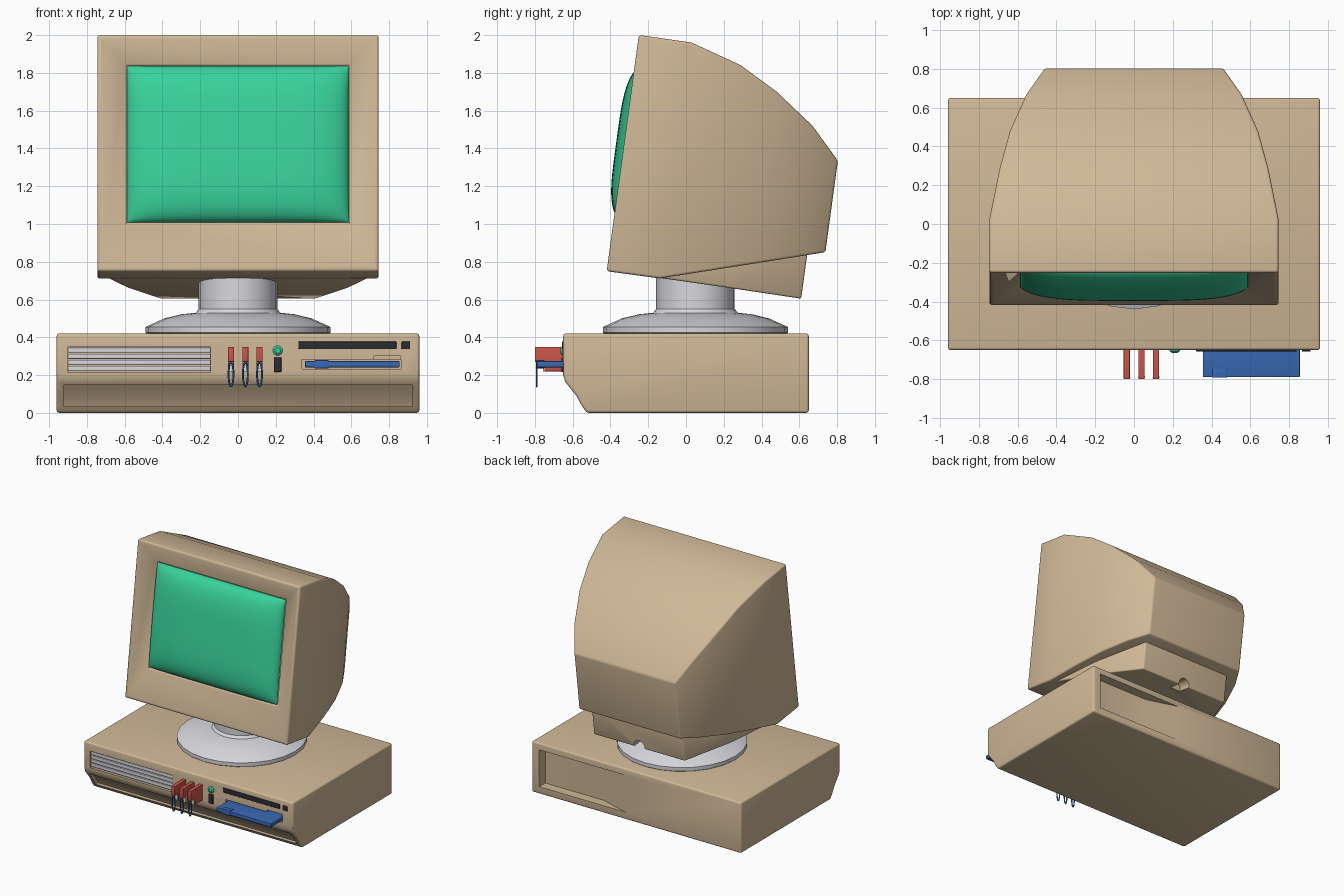
import bpy, bmesh, math
from mathutils import Vector

if "Cube" in bpy.data.objects:
    bpy.data.objects.remove(bpy.data.objects["Cube"])


def material(name, r, g, b):
    m = bpy.data.materials.new(name)
    m.diffuse_color = (r, g, b, 1)
    m.use_nodes = True
    m.node_tree.nodes["Principled BSDF"].inputs["Base Color"].default_value = m.diffuse_color
    return m


TAN = material("beige plastic", .63, .48, .31)
GREEN = material("screen green", .04, .64, .33)
WHITE = material("light grey", .68, .68, .72)
RED = material("red", .60, .09, .07)
BLUE = material("blue", .04, .14, .45)
DARK = material("charcoal", .025, .026, .033)

TILT = math.radians(-7.75)          # monitor leans back
PIVOT = (0, -.42, .75)              # lower front edge of the monitor


def make(name, bm, mat=None):
    bmesh.ops.recalc_face_normals(bm, faces=bm.faces)
    me = bpy.data.meshes.new(name)
    bm.to_mesh(me)
    bm.free()
    ob = bpy.data.objects.new(name, me)
    bpy.context.collection.objects.link(ob)
    if mat:
        me.materials.append(mat)
    return ob


def loft(name, rings, mat=None):
    """Skin between rings of points, with end caps."""
    bm = bmesh.new()
    vs = [[bm.verts.new(p) for p in r] for r in rings]
    n = len(vs[0])
    for a, b in zip(vs, vs[1:]):
        for i in range(n):
            j = (i + 1) % n
            bm.faces.new((a[i], a[j], b[j], b[i]))
    bm.faces.new(vs[0])
    bm.faces.new(vs[-1])
    return make(name, bm, mat)


def prism_x(name, pts, x0, x1, mat=None):
    return loft(name, [[(x, y, z) for y, z in pts] for x in (x0, x1)], mat)


def prism_z(name, pts, z0, z1, mat=None):
    return loft(name, [[(x, y, z) for x, y in pts] for z in (z0, z1)], mat)


def box(name, x0, x1, y0, y1, z0, z1, mat=None):
    return prism_x(name, [(y0, z0), (y1, z0), (y1, z1), (y0, z1)], x0, x1, mat)


def tilt(ob):
    ob.location = PIVOT
    ob.rotation_euler = (TILT, 0, 0)
    return ob


def finish(ob, bevel=0, cutters=(), angle=30):
    """Bevel, cut, then smooth by angle."""
    if bevel:
        m = ob.modifiers.new("bevel", 'BEVEL')
        m.width, m.segments, m.limit_method = bevel, 3, 'ANGLE'
        m.angle_limit = math.radians(35)
    for c in cutters:
        m = ob.modifiers.new("cut", 'BOOLEAN')
        m.operation, m.solver, m.object = 'DIFFERENCE', 'EXACT', c
        c.hide_render = True
    bpy.context.view_layer.update()
    dg = bpy.context.evaluated_depsgraph_get()
    me = bpy.data.meshes.new_from_object(ob.evaluated_get(dg))
    ob.modifiers.clear()
    ob.data = me
    for c in cutters:
        bpy.data.objects.remove(c)
    bpy.ops.object.select_all(action='DESELECT')
    ob.select_set(True)
    bpy.context.view_layer.objects.active = ob
    bpy.ops.object.shade_smooth_by_angle(angle=math.radians(angle))
    return ob


# Computer case with front panel recesses and a ramped bay at the back
case = prism_x("case", [(-.65, .42), (.65, .42), (.65, 0), (-.525, 0), (-.55, .035),
                        (-.58, .09), (-.64, .165), (-.65, .20)], -.96, .96, TAN)
finish(case, .014, [
    box("vent_cut", -.90, -.145, -.8, -.60, .215, .352),
    prism_x("lower_cut", [(-.8, .148), (-.60, .148), (-.56, .10), (-.53, .055),
                          (-.52, .035), (-.8, .035)], -.92, .92),
    box("slot_cut", .34, .865, -.8, -.55, .232, .283),
    box("slot_notch_cut", .72, .86, -.8, -.62, .27, .30),
    prism_z("back_cut", [(.89, .8), (.89, .57), (.36, .57), (.06, .66), (.06, .8)], .06, .365),
])

# White vent slats
for i in range(4):
    z = .221 + i * .0325
    finish(box(f"vent_slat_{i+1}", -.90, -.145, -.642, -.59, z, z + .027, WHITE), .005)

# Front controls
finish(box("drive_strip", .32, .838, -.657, -.62, .338, .377, DARK), .003)
finish(box("drive_button", .866, .911, -.657, -.62, .338, .377, DARK), .003)
finish(box("power_switch", .19, .23, -.660, -.62, .217, .293, DARK), .003)
N = 20
lamp = [[(.21 + r * math.cos(k * math.tau / N), y, .33 + r * math.sin(k * math.tau / N))
         for k in range(N)] for y, r in ((-.62, .026), (-.655, .026), (-.664, .015))]
finish(loft("power_lamp", lamp, GREEN))

# Floppy disk sticking out of the slot
finish(box("floppy_disk", .355, .855, -.79, -.57, .241, .274, BLUE), .005)
finish(box("floppy_grip", .405, .48, -.792, -.75, .236, .279, BLUE), .003)

# Three red plugs with white tips and blue wire loops
for i, x in enumerate((-.037, .039, .114)):
    finish(prism_x(f"plug_{i+1}", [(-.62, .35), (-.80, .35), (-.80, .27), (-.75, .27),
                                   (-.75, .22), (-.62, .22)], x - .016, x + .016, RED), .003)
    box(f"plug_tip_{i+1}", x - .012, x + .012, -.757, -.748, .22, .27, WHITE)
    # wire loop: a small round section swept round an upright ellipse
    bm = bmesh.new()
    rows = []
    for k in range(20):
        a = k * math.tau / 20
        mid = Vector((x + .013 * math.cos(a), -.79, .204 + .064 * math.sin(a)))
        out = Vector((.064 * math.cos(a), 0, .013 * math.sin(a))).normalized()
        rows.append([bm.verts.new(mid + .005 * (out * math.cos(b) + Vector((0, math.sin(b), 0))))
                     for b in (j * math.tau / 6 for j in range(6))])
    for k in range(20):
        p, q = rows[k], rows[(k + 1) % 20]
        for j in range(6):
            bm.faces.new((p[j], p[(j + 1) % 6], q[(j + 1) % 6], q[j]))
    finish(make(f"plug_loop_{i+1}", bm, BLUE), angle=65)

# Swivel stand, turned profile of (radius, height)
N = 24
stand = [[(r * math.cos(k * math.tau / N), .05 + r * math.sin(k * math.tau / N), z)
          for k in range(N)]
         for r, z in ((.47, .41), (.49, .425), (.49, .455), (.39, .50), (.30, .522),
                      (.225, .53), (.208, .55), (.208, .72))]
finish(loft("swivel_stand", stand, WHITE))


def shell(name, rings):
    """Tilted body from rings of (depth, half width, bottom, top)."""
    return tilt(loft(name, [[(-w, v, b), (w, v, b), (w, v, t), (-w, v, t)]
                            for v, w, b, t in rings], TAN))


# Monitor body: screen opening, sloped bezel, rim, then the tapering back
finish(shell("monitor_body", [
    (.10, .58, .275, 1.10), (.055, .588, .268, 1.106),
    (.0, .722, .025, 1.238), (0, .745, 0, 1.262), (.283, .745, 0, 1.26),
    (.557, .692, .082, 1.176), (.764, .64, .144, 1.063), (.976, .555, .208, .910),
    (1.134, .46, .256, .745)]), .013)

# Underside housing with a cable notch in its back edge
housing = shell("monitor_underside", [
    (.27, .70, .003, .06), (.66, .585, 0, .16), (1.04, .415, -.005, .27)])
notch = tilt(loft("notch_cut", [[(.05 * math.cos(k * math.tau / 16), v,
                                  .01 + .05 * math.sin(k * math.tau / 16))
                                 for k in range(16)] for v in (.93, 1.2)]))
finish(housing, .01, [notch])

# Curved glass screen: a pillow-shaped grid with steep edges
bm = bmesh.new()
bmesh.ops.create_grid(bm, x_segments=32, y_segments=24, size=1)
for v in bm.verts:
    s, t = (math.sin(c * math.pi / 2) for c in v.co.xy)   # denser near the edges
    dome = math.sqrt(max(0, (1 - s ** 4) * (1 - t ** 4)))
    v.co = Vector((s * .587, .058 - .10 * dome, .687 + t * .418))
screen = tilt(make("screen", bm, GREEN))
for f in screen.data.polygons:
    f.use_smooth = True
if screen.data.polygons[0].normal.y > 0:
    screen.data.flip_normals()
